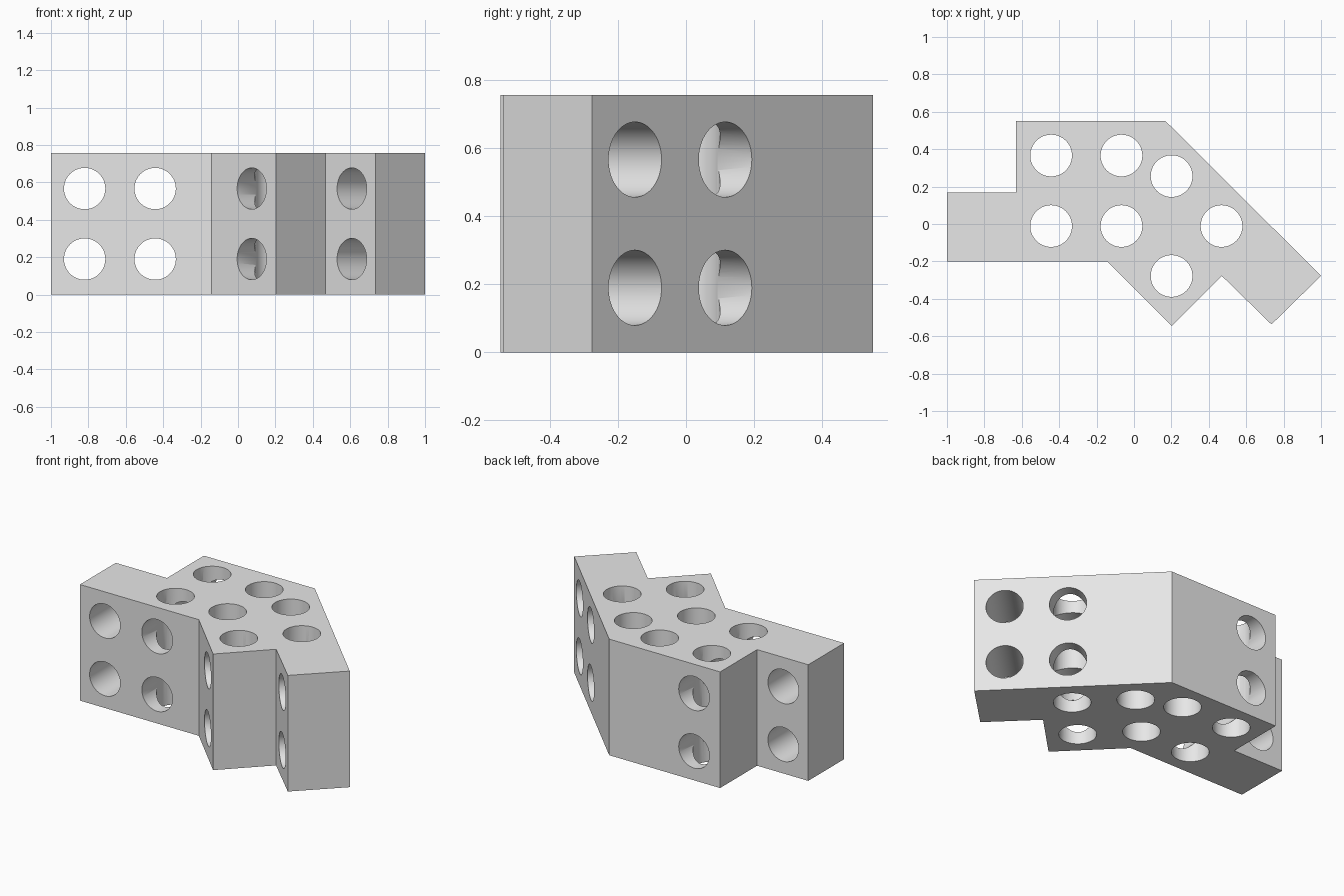
import bpy
import bmesh
import math
from mathutils import Matrix, Vector

if "Cube" in bpy.data.objects:
    bpy.data.objects.remove(bpy.data.objects["Cube"], do_unlink=True)

HEIGHT = 0.757
ROWS = (0.19, 0.567)

grey = bpy.data.materials.new("light_grey")
grey.use_nodes = True
colour = (0.8, 0.8, 0.8, 1)
grey.diffuse_color = colour
grey.node_tree.nodes["Principled BSDF"].inputs["Base Color"].default_value = colour


def finish(name, bm):
    """Turn a bmesh into a linked object."""
    bmesh.ops.recalc_face_normals(bm, faces=bm.faces)
    mesh = bpy.data.meshes.new(name)
    bm.to_mesh(mesh)
    bm.free()
    mesh.materials.append(grey)
    obj = bpy.data.objects.new(name, mesh)
    bpy.context.collection.objects.link(obj)
    return obj


def add_bore(bm, centre, direction, radius):
    """Add a long cylinder through centre along direction."""
    turn = Vector(direction).to_track_quat("Z", "Y").to_matrix().to_4x4()
    bmesh.ops.create_cone(bm, cap_ends=True, segments=64, radius1=radius,
                          radius2=radius, depth=3,
                          matrix=Matrix.Translation(centre) @ turn)


# Angled block with a stepped end on each arm
outline = [(-1, -0.2), (-0.143, -0.2), (0.202, -0.545), (0.469, -0.277),
           (0.735, -0.537), (1, -0.277), (0.169, 0.55), (-0.631, 0.55),
           (-0.631, 0.169), (-1, 0.169)]
bm = bmesh.new()
base = bm.faces.new([bm.verts.new((x, y, 0)) for x, y in outline])
top = bmesh.ops.extrude_face_region(bm, geom=[base])["geom"]
bmesh.ops.translate(bm, vec=(0, 0, HEIGHT),
                    verts=[v for v in top if isinstance(v, bmesh.types.BMVert)])
block = finish("angle_bracket_block", bm)

# Upright bolt holes
upright = bmesh.new()
for x, y in [(-0.443, 0.366), (-0.067, 0.366), (0.201, 0.256), (-0.443, -0.011),
             (-0.067, -0.011), (0.468, -0.011), (0.201, -0.278)]:
    add_bore(upright, (x, y, 0), (0, 0, 1), 0.1115)

# Level bolt holes, square to the outer face of each arm
level = bmesh.new()
for z in ROWS:
    for x in (-0.82, -0.443):
        add_bore(level, (x, 0, z), (0, 1, 0), 0.1105)
    for x, y in [(0.872, -0.15), (0.605, 0.115)]:
        add_bore(level, (x, y, z), (1, 1, 0), 0.1105)

# Cut both sets of holes and drop the cutters
bpy.context.view_layer.objects.active = block
for name, cutter_mesh in (("upright_holes", upright), ("level_holes", level)):
    cutter = finish(name, cutter_mesh)
    cutter.hide_render = True
    cut = block.modifiers.new(name, "BOOLEAN")
    cut.operation = "DIFFERENCE"
    cut.solver = "EXACT"
    cut.object = cutter
    bpy.ops.object.modifier_apply(modifier=cut.name)
    bpy.data.objects.remove(cutter, do_unlink=True)

# Smooth hole walls, crisp edges
bpy.ops.object.select_all(action="DESELECT")
block.select_set(True)
bpy.ops.object.shade_smooth_by_angle(angle=math.radians(30))
